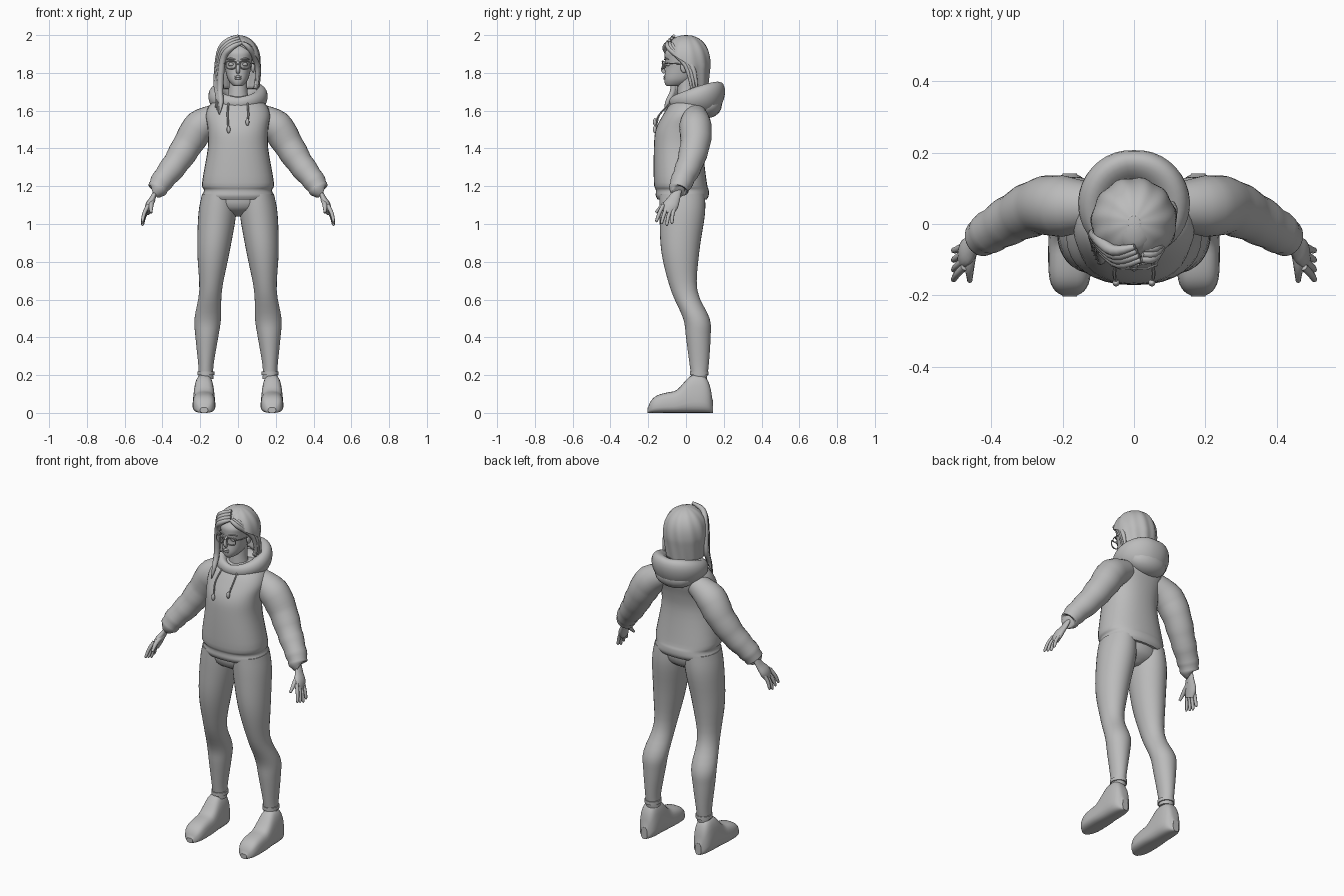
import bpy, bmesh, math
from math import sin, cos, tau, radians
from mathutils import Vector

if "Cube" in bpy.data.objects:
    bpy.data.objects.remove(bpy.data.objects["Cube"])

shade = (0.5, 0.5, 0.5, 1)
grey = bpy.data.materials.new("plain grey")
grey.use_nodes = True
grey.diffuse_color = shade
grey.node_tree.nodes["Principled BSDF"].inputs["Base Color"].default_value = shade


def smooth_rows(rows, closed=False, steps=4):
    """Pass a smooth curve through rows of numbers."""
    count, result = len(rows), []

    def pick(index):
        return Vector(rows[index % count] if closed else rows[max(0, min(count - 1, index))])

    for index in range(count if closed else count - 1):
        start, end = pick(index), pick(index + 1)
        leave, arrive = (end - pick(index - 1)) / 2, (pick(index + 2) - start) / 2
        for step in range(steps):
            t = step / steps
            ease = t * t * (3 - 2 * t)
            result.append(start.lerp(end, ease) + leave * t * (1 - t) ** 2 - arrive * t * t * (1 - t))
    return result if closed else result + [pick(count - 1)]


def skin(name, rings, caps=True, loop=False, open_rows=False):
    """Bridge rings of points into a smooth mesh object."""
    bm = bmesh.new()
    grid = [[bm.verts.new(point) for point in ring] for ring in rings]
    around = len(grid[0])
    for lower, upper in zip(grid, grid[1:] + grid[:1] if loop else grid[1:]):
        for here in range(around - 1 if open_rows else around):
            there = (here + 1) % around
            bm.faces.new((lower[here], lower[there], upper[there], upper[here]))
    if caps:
        bm.faces.new(grid[0][::-1])
        bm.faces.new(grid[-1])
    bmesh.ops.recalc_face_normals(bm, faces=bm.faces)
    mesh = bpy.data.meshes.new(name)
    bm.to_mesh(mesh)
    bm.free()
    part = bpy.data.objects.new(name, mesh)
    bpy.context.collection.objects.link(part)
    mesh.materials.append(grey)
    bpy.ops.object.select_all(action="DESELECT")
    part.select_set(True)
    bpy.context.view_layer.objects.active = part
    bpy.ops.object.shade_smooth_by_angle(angle=radians(50))
    return part


def oval(sides=24, power=2.0):
    """Points of a unit circle, squarer for a higher power."""
    for index in range(sides):
        c, s = cos(tau * index / sides), sin(tau * index / sides)
        yield math.copysign(abs(c) ** (2 / power), c), math.copysign(abs(s) ** (2 / power), s)


def stack(name, rows, power=2.0):
    """Level ovals from rows of height, x centre, y centre, half width, half depth."""
    return skin(name, [[(x + width * c, y + depth * s, z) for c, s in oval(32, power)]
                       for z, x, y, width, depth in smooth_rows(rows)])


def tube(name, rows, sides=10, closed=False, flat=1.0, ripple=0.0):
    """Tube from rows of x, y, z, radius, flattened or rippled on request."""
    rows, rings = smooth_rows(rows, closed), []
    points = [Vector(row[:3]) for row in rows]
    last = len(points) - 1
    for index, point in enumerate(points):
        before = points[index - 1 if closed else max(0, index - 1)]
        after = points[(index + 1) % len(points) if closed else min(last, index + 1)]
        along = (after - before).normalized()
        across = along.cross((0, 1, 0) if abs(along.y) < 0.9 else (1, 0, 0)).normalized()
        other = along.cross(across)
        radius = rows[index][3] * (1 + ripple * sin(2 * index) * index / last)
        rings.append([point + radius * (across * flat * c + other * s) for c, s in oval(sides)])
    return skin(name, rings, caps=not closed, loop=closed)


def ball(name, centre, size):
    """Ellipsoid from a centre and three radii."""
    part = bmesh.new()
    bmesh.ops.create_uvsphere(part, u_segments=16, v_segments=10, radius=1)
    for vert in part.verts:
        vert.co = Vector(a + b * c for a, b, c in zip(centre, size, vert.co))
    for face in part.faces:
        face.smooth = True
    mesh = bpy.data.meshes.new(name)
    part.to_mesh(mesh)
    part.free()
    mesh.materials.append(grey)
    bpy.context.collection.objects.link(bpy.data.objects.new(name, mesh))


# Hooded top: body with a ribbed hem
stack("hoodie_body", [
    (1.13, 0, -.02, .18, .13), (1.15, 0, -.02, .19, .14), (1.18, 0, -.02, .18, .14),
    (1.22, 0, -.03, .19, .14), (1.4, 0, -.04, .16, .13), (1.5, 0, -.03, .16, .13),
    (1.58, 0, 0, .17, .12), (1.64, 0, .02, .14, .1), (1.68, 0, .02, .06, .06)], power=2.3)

# Hood: a collar ring that swells into a folded pouch behind the neck
hood = []
for index in range(40):
    turn = tau * index / 40
    outward = Vector((sin(turn), -cos(turn), 0))
    rear, side = (1 - cos(turn)) / 2, abs(sin(turn))
    centre = outward * .11 + Vector((0, .04, 1.64 + .02 * rear + .01 * side))
    thick, tall = .02 + .03 * rear + .01 * side, .03 + .06 * rear ** 1.5 + .01 * side
    upward = Vector((0, 0, 1)) + outward * .3 * rear
    hood.append([centre + outward * thick * c + upward * tall * s for c, s in oval()])
skin("hood", hood, caps=False, loop=True)
ball("hood_pouch", (0, .11, 1.63), (.12, .08, .07))

# Pelvis
stack("pelvis", [(1.04, 0, -.01, .03, .04), (1.09, 0, -.02, .16, .11), (1.2, 0, -.02, .17, .12)])

for s, side in ((1, "left_"), (-1, "right_")):
    # Leg, with a raised cuff at the ankle
    stack(side + "leg", [(z, s * x, y, width, depth) for z, x, y, width, depth in (
        (.18, .17, .07, .04, .04), (.25, .17, .07, .04, .05), (.4, .165, .065, .06, .065),
        (.5, .16, .055, .07, .07), (.65, .145, -.01, .06, .07), (.85, .13, -.03, .085, .1),
        (1.05, .11, -.02, .1, .12), (1.16, .1, -.02, .09, .12))])
    stack(side + "cuff", [(z, s * .17, .07, .045, .05) for z in (.2, .22)])

    # Shoe: sections from toe to heel, rounded at both ends and narrowing upward
    shoe = []
    for index in range(31):
        t = (1 - cos(math.pi * index / 30)) / 2
        rise = max(0, min(1, (t - .4) / .3))
        blunt = max(.1, 1 - abs(2 * t - 1) ** 6) ** .5
        top = blunt * (.09 + .06 * t + .07 * rise * rise * (3 - 2 * rise))
        ring = []
        for across, up in oval(power=3):
            z = top * (1 + up) / 2
            ring.append((s * (.18 + .065 * blunt * across * (1 - 1.5 * z)), .345 * t - .203, z))
        shoe.append(ring)
    skin(side + "shoe", shoe)

    # Sleeve with gathered folds toward the wrist
    tube(side + "sleeve", [(s * x, y, z, radius) for x, y, z, radius in (
        (.1, .05, 1.58, .06), (.2, .05, 1.52, .085), (.26, .05, 1.43, .08), (.33, .02, 1.32, .07),
        (.4, -.02, 1.23, .06), (.43, -.04, 1.18, .05), (.44, -.04, 1.17, .03))], 24, ripple=.06)

    # Hand: flat palm, four fingers and a thumb
    tube(side + "palm", [(s * x, y, z, radius) for x, y, z, radius in (
        (.43, -.04, 1.19, .02), (.45, -.06, 1.14, .03), (.47, -.08, 1.1, .04),
        (.48, -.1, 1.06, .03))], 16, flat=.5)
    for finger in range(4):
        bend = abs(finger - 2) * .01
        tube(f"{side}finger_{finger}", [(s * x, y + spread * finger, z + bend, radius)
                                        for x, y, z, radius, spread in (
            (.475, -.12, 1.08, .011, .02), (.495, -.14, 1.04, .01, .023),
            (.505, -.155, 1, .008, .027), (.505, -.16, .99, .002, .028))], 8)
    tube(side + "thumb", [(s * .45, -.07, 1.13, .013), (s * .46, -.12, 1.1, .013),
                          (s * .46, -.16, 1.06, .007)], 8)

    # Drawstring with a tied end
    end = 1.52 + s * .02
    tube(side + "drawstring", [(s * .05, -.08, 1.64, .005), (s * .055, -.14, 1.58, .005),
                               (s * .05, -.16, end, .005)], 6)
    ball(side + "string_end", (s * .05, -.165, end), (.01, .01, .02))

    # Ear, eye, brow and glasses frame
    ball(side + "ear", (s * .08, -.01, 1.83), (.01, .02, .03))
    ball(side + "eye", (s * .035, -.093, 1.845), (.017, .016, .01))
    tube(side + "brow", [(s * .015, -.113, 1.87, .003), (s * .04, -.107, 1.876, .005),
                         (s * .06, -.09, 1.87, .002)], 6)
    tube(side + "lens_frame", [(s * (.037 + .027 * c), -.125 + .01 * max(0, c), 1.842 + .02 * up, .0035)
                               for c, up in oval(16, 3)], 6, closed=True)
    tube(side + "glasses_arm", [(s * .06, -.115, 1.85, .003), (s * .08, -.07, 1.85, .003),
                                (s * .085, 0, 1.845, .003)], 6)

tube("glasses_bridge", [(x, -.126, 1.848, .003) for x in (-.011, .011)], 6)

# Neck and head
stack("neck", [(1.62, 0, .01, .07, .06), (1.7, 0, .005, .05, .05), (1.8, 0, .01, .05, .05)])
stack("head", [
    (1.73, 0, -.07, .02, .03), (1.74, 0, -.055, .035, .055), (1.77, 0, -.035, .055, .08),
    (1.83, 0, -.01, .07, .098), (1.88, 0, -.01, .077, .103), (1.92, 0, -.005, .08, .1),
    (1.98, 0, 0, .03, .04)], power=2.2)
tube("nose", [(0, -.105, 1.86, .008), (0, -.122, 1.82, .011), (0, -.112, 1.8, .009)])
for lip, height in (("upper_lip", 1.78), ("lower_lip", 1.77)):
    ball(lip, (0, -.112, height), (.02, .008, .006))

# Hair shell: ridged arcs round the back, open at the face, tucked behind the left ear
hair = []
for index in range(30):
    z = 1.715 + .284 * sin(tau / 4 * index / 29)
    dome = max(0, (z - 1.84) / .16)
    width = .12 * max(.02, 1 - dome ** 2.5) ** .5 * (1 - max(0, 1.84 - z))
    left, right = max(0, 98 - 130 * dome), max(0, 62 - 75 * dome)
    ring = []
    for step in range(65):
        turn = radians(left + (360 - left - right) * step / 64)
        reach = width * (1 + .02 * sin(11 * turn + 14 * z))
        ring.append((reach * sin(turn), .005 - 1.04 * reach * cos(turn), z))
    hair.append(ring)
shell = skin("hair", hair, caps=False, open_rows=True)
solid = shell.modifiers.new("thickness", "SOLIDIFY")
solid.thickness = .02
ball("hair_crown", (0, 0, 1.96), (.06, .08, .04))

# Swept fringe and loose locks, longer on the right side
for lock in range(4):
    back = lock * .012
    tube(f"right_lock_{lock}", [(x - back / 2, y + back, z + back, radius) for x, y, z, radius in (
        (.02, -.1, 1.96, .008), (-.04, -.11, 1.93, .016), (-.08, -.08, 1.87, .017),
        (-.095, -.065, 1.72, .017), (-.09, -.1, 1.64, .012), (-.1, -.11, 1.58, .003))], 8)
for lock in range(3):
    back = lock * .015
    tube(f"left_lock_{lock}", [(x + back / 4, y + back, z, radius) for x, y, z, radius in (
        (.02, -.1, 1.96, .008), (.06, -.09, 1.93, .014), (.1, 0, 1.84, .014),
        (.1, .03, 1.71, .005))], 8)
